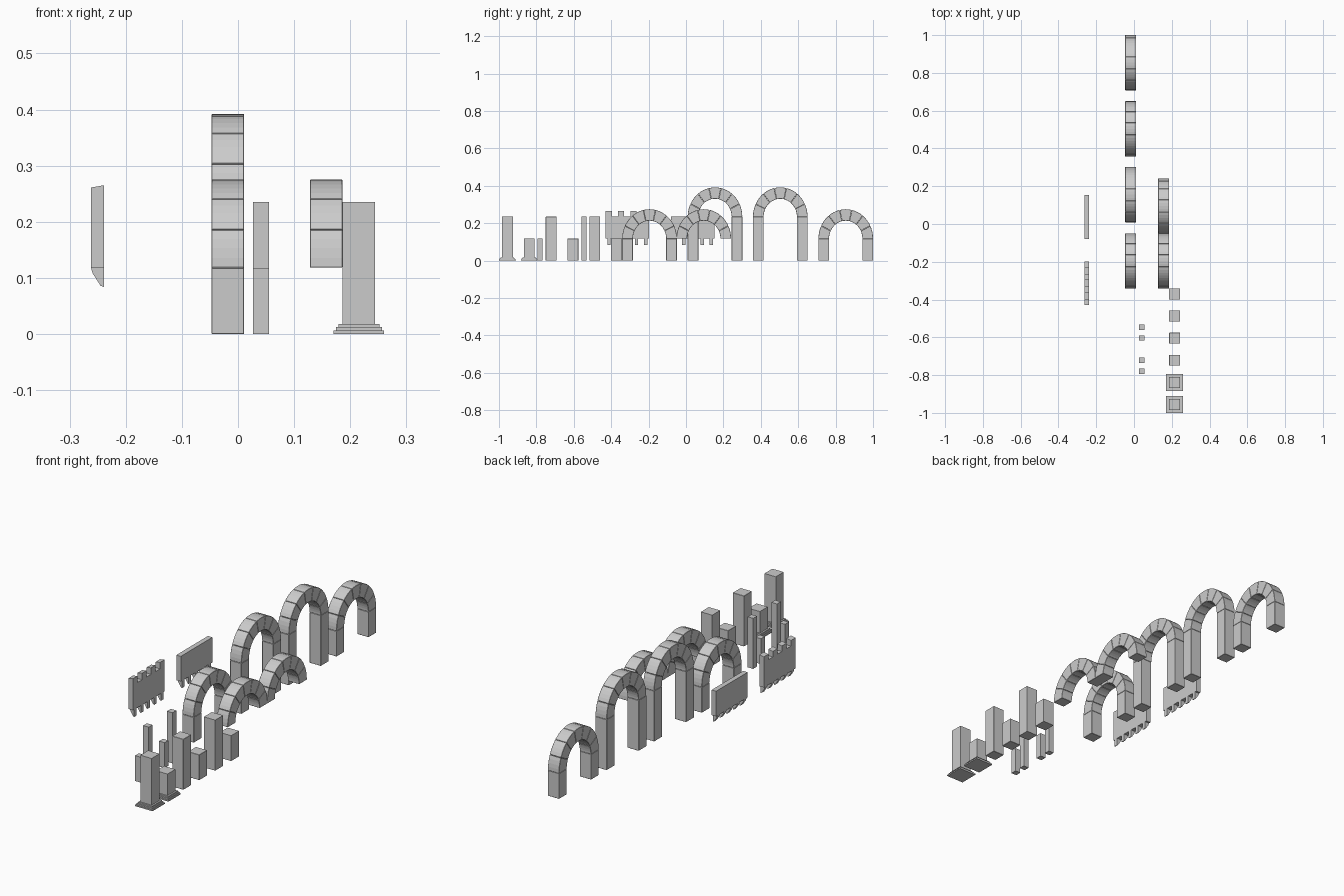
import bpy, bmesh, math

if "Cube" in bpy.data.objects:
    bpy.data.objects.remove(bpy.data.objects["Cube"])


def finish(bm, name, bevel=0.0):
    bmesh.ops.recalc_face_normals(bm, faces=bm.faces)
    me = bpy.data.meshes.new(name)
    bm.to_mesh(me)
    bm.free()
    ob = bpy.data.objects.new(name, me)
    bpy.context.collection.objects.link(ob)
    if bevel:
        mod = ob.modifiers.new("edge_bevel", 'BEVEL')
        mod.width = bevel
        mod.segments = 1
        mod.limit_method = 'ANGLE'
        mod.angle_limit = math.radians(40)
    return ob


def add_box(bm, x0, x1, y0, y1, z0, z1):
    v = [bm.verts.new((x, y, z)) for z in (z0, z1)
         for x, y in ((x0, y0), (x1, y0), (x1, y1), (x0, y1))]
    for f in ((0, 1, 2, 3), (4, 5, 6, 7), (0, 1, 5, 4), (1, 2, 6, 5), (2, 3, 7, 6), (3, 0, 4, 7)):
        bm.faces.new([v[i] for i in f])


def add_prism(bm, xz, y0, y1):
    # x-z profile extruded along y
    a = [bm.verts.new((x, y0, z)) for x, z in xz]
    b = [bm.verts.new((x, y1, z)) for x, z in xz]
    bm.faces.new(a)
    bm.faces.new(b)
    n = len(xz)
    for i in range(n):
        j = (i + 1) % n
        bm.faces.new((a[i], a[j], b[j], b[i]))


HALF = 0.029      # half depth of full-size blocks
R_OUT, R_IN, RISE = 0.146, 0.089, 1.075
STONES, SEGS = 7, 4


def arch(name, cx, cy, spring, legs):
    # ring of separate wedge stones
    bm = bmesh.new()
    step = math.pi / STONES
    for k in range(STONES):
        prev = None
        for s in range(SEGS + 1):
            t = k * step + 0.003 + (step - 0.006) * s / SEGS
            ring = [bm.verts.new((cx + dx, cy + r * math.cos(t), spring + RISE * r * math.sin(t)))
                    for dx, r in ((-HALF, R_IN), (HALF, R_IN), (HALF, R_OUT), (-HALF, R_OUT))]
            if prev:
                for i in range(4):
                    j = (i + 1) % 4
                    bm.faces.new((prev[i], prev[j], ring[j], ring[i]))
            if s in (0, SEGS):
                bm.faces.new(ring)
            prev = ring
    finish(bm, name + "_stones", 0.001)
    # straight legs
    if legs:
        bm = bmesh.new()
        for y0 in (cy - R_OUT, cy + R_IN):
            add_box(bm, cx - HALF, cx + HALF, y0, y0 + R_OUT - R_IN, 0, spring)
        finish(bm, name + "_legs", 0.001)


TALL, SHORT = 0.235, 0.118
for i, (y, h) in enumerate(((0.854, SHORT), (0.504, TALL), (0.155, TALL), (-0.195, SHORT))):
    arch(f"legged_arch_{i + 1}", -0.018, y, h, True)
for i, y in enumerate((0.095, -0.195)):
    arch(f"open_arch_{i + 1}", 0.157, y, SHORT, False)

# Thick pillars, the front two on stepped plinths
PX = 0.2155
for i in range(6):
    y, h = -0.955 + 0.1168 * i, (TALL, SHORT)[i % 2]
    bm = bmesh.new()
    add_box(bm, PX - HALF, PX + HALF, y - HALF, y + HALF, 0, h)
    finish(bm, f"thick_pillar_{i + 1}", 0.001 if i in (2, 3) else 0)
    if i < 2:
        bm = bmesh.new()
        for s, w in enumerate((0.045, 0.041, 0.0365)):
            add_box(bm, PX - w, PX + w, y - w, y + w, 0.006 * s, 0.006 * (s + 1))
        finish(bm, f"stepped_plinth_{i + 1}")

# Thin pillars
for i, (y, h) in enumerate(((-0.780, SHORT), (-0.721, TALL), (-0.604, SHORT), (-0.546, TALL))):
    bm = bmesh.new()
    add_box(bm, 0.027, 0.055, y - 0.014, y + 0.014, 0, h)
    finish(bm, f"thin_pillar_{i + 1}")

# Parapet panels with corbels underneath; the front one has merlons
XA, XB, LENGTH = -0.262, -0.239, 0.232
CORBEL = [(XA, 0.118), (XA + 0.003, 0.108), (XA + 0.017, 0.086), (XB, 0.084), (XB, 0.118)]
MERLON = [(XA, 0.235), (XB, 0.235), (XB, 0.265), (XA, 0.261)]
for name, y0, crenellated in (("crenellated_parapet", -0.430, True), ("plain_parapet", -0.079, False)):
    bm = bmesh.new()
    add_box(bm, XA, XB, y0, y0 + LENGTH, 0.118, 0.235)
    finish(bm, name + "_wall")
    bm = bmesh.new()
    for k in range(5):
        c = y0 + 0.018 + (LENGTH - 0.036) * k / 4
        add_prism(bm, CORBEL, c - 0.009, c + 0.009)
    finish(bm, name + "_corbels")
    if crenellated:
        bm = bmesh.new()
        unit = LENGTH / 7
        for k in range(4):
            add_prism(bm, MERLON, y0 + 2 * k * unit, y0 + (2 * k + 1) * unit)
        finish(bm, name + "_merlons")
